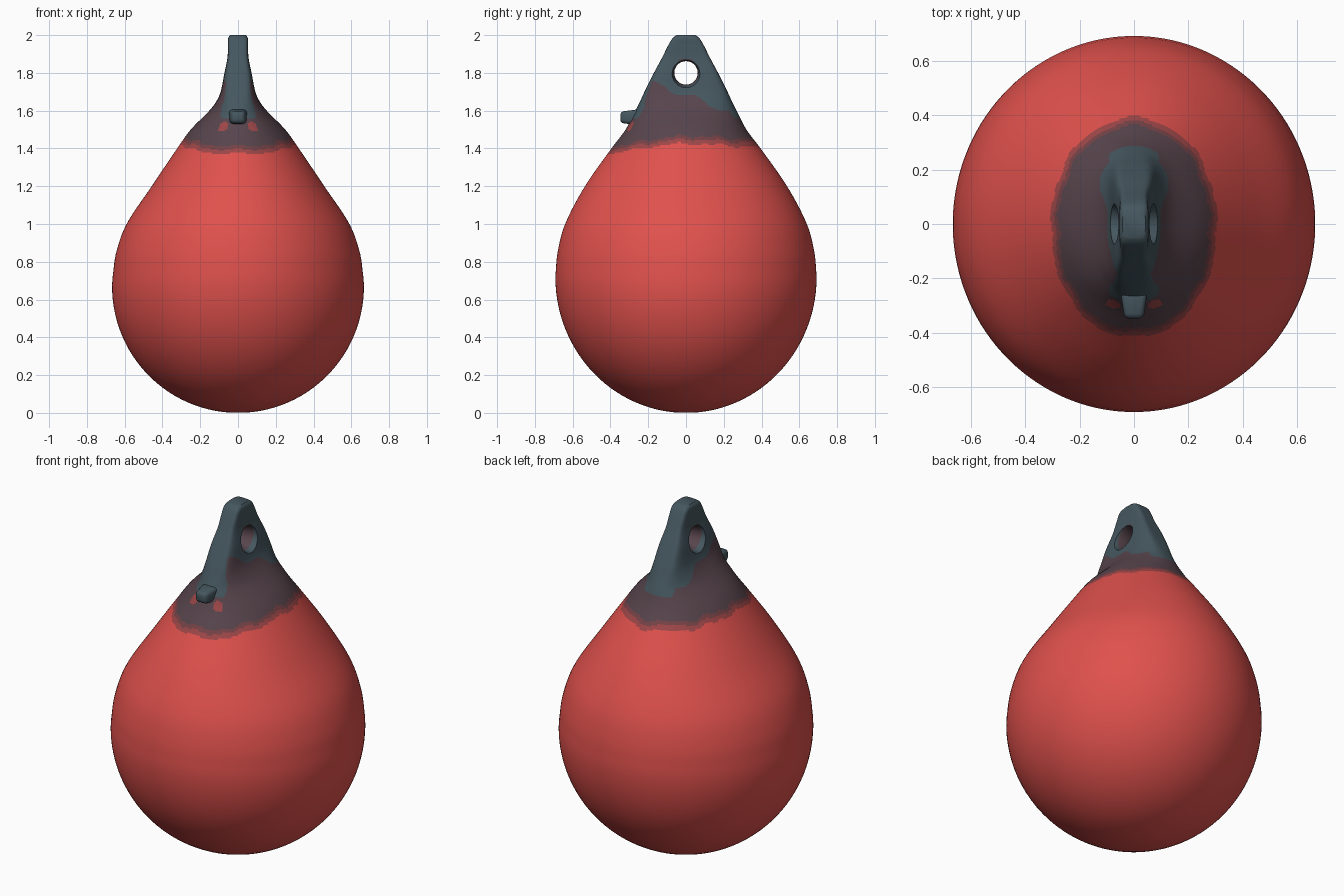
import bpy, bmesh, math
from mathutils import Vector

if "Cube" in bpy.data.objects:
    bpy.data.objects.remove(bpy.data.objects["Cube"])


def material(name, rgb):
    m = bpy.data.materials.new(name)
    m.diffuse_color = (*rgb, 1)
    m.use_nodes = True
    m.node_tree.nodes["Principled BSDF"].inputs["Base Color"].default_value = m.diffuse_color
    return m


MATS = [material("buoy red", (0.74, 0.082, 0.073)),
        material("faded red", (0.34, 0.062, 0.064)),
        material("dark maroon", (0.18, 0.055, 0.062)),
        material("plum grey", (0.095, 0.058, 0.072)),
        material("slate grey", (0.06, 0.095, 0.115))]

# Half widths (z, x, y, squareness) above the round bottom
PROFILE = [(0.72, 0.664, 0.692, 2), (0.85, 0.645, 0.68, 2), (1.0, 0.59, 0.64, 2),
           (1.2, 0.457, 0.535, 2), (1.4, 0.322, 0.395, 2), (1.5, 0.25, 0.32, 2.05),
           (1.6, 0.152, 0.268, 2.3), (1.65, 0.114, 0.243, 3), (1.7, 0.092, 0.22, 4),
           (1.8, 0.072, 0.17, 5.5), (1.88, 0.056, 0.127, 6), (1.95, 0.053, 0.092, 6),
           (1.985, 0.052, 0.07, 5), (2.0, 0.042, 0.05, 4)]


def sample(z, k):
    """Smooth curve through the profile column k at height z."""
    P = PROFILE
    i = max(j for j in range(len(P) - 1) if P[j][0] <= z + 1e-9)

    def slope(j):
        a, b = P[max(j - 1, 0)], P[min(j + 1, len(P) - 1)]
        return (b[k] - a[k]) / (b[0] - a[0])
    h = P[i + 1][0] - P[i][0]
    t = (z - P[i][0]) / h
    return ((2*t**3 - 3*t*t + 1) * P[i][k] + (t**3 - 2*t*t + t) * h * slope(i)
            + (3*t*t - 2*t**3) * P[i + 1][k] + (t**3 - t*t) * h * slope(i + 1))


def section(z):
    if z < 0.72:
        rx = 0.667 * math.sqrt(max(0, 1 - ((0.67 - z) / 0.67) ** 2))
        ry = 0.692 * math.sqrt(max(0, 1 - ((0.72 - z) / 0.72) ** 2))
        return rx, ry, 2
    return sample(z, 1), sample(z, 2), sample(z, 3)


def new_object(name, bm):
    bmesh.ops.recalc_face_normals(bm, faces=bm.faces)
    me = bpy.data.meshes.new(name)
    bm.to_mesh(me)
    bm.free()
    ob = bpy.data.objects.new(name, me)
    bpy.context.collection.objects.link(ob)
    return ob


def loft(name, rings):
    bm = bmesh.new()
    loops = [[bm.verts.new(p) for p in r] for r in rings]
    n = len(loops[0])
    for a, b in zip(loops, loops[1:]):
        for i in range(n):
            bm.faces.new((a[i], a[(i + 1) % n], b[(i + 1) % n], b[i]))
    bm.faces.new(loops[0])
    bm.faces.new(loops[-1])
    return new_object(name, bm)


def spow(v, e):
    return math.copysign(abs(v) ** e, v)


# Body and lifting eye as one lofted shape
N = 128
heights = [0.72 * (1 - math.cos(math.pi / 2 * i / 28)) for i in range(1, 28)]
heights += [0.72 + 0.6 * i / 20 for i in range(20)]
heights += [1.32 + 0.66 * i / 80 for i in range(81)] + [1.988, 1.995, 2.0]
rings = []
for z in heights:
    rx, ry, n = section(z)
    rings.append([(rx * spow(math.cos(a), 2 / n), ry * spow(math.sin(a), 2 / n), z)
                  for a in (2 * math.pi * (i + 0.5) / N for i in range(N))])
for i, p in enumerate(rings[0]):
    rings[0][i] = (p[0], p[1], 0.001)
body = loft("buoy_body", rings)

# Rope hole, flared towards both sides
hole_rings = []
for i in range(-8, 9):
    x = 0.14 * i / 8
    r = 0.062 + 2.2 * x * x
    hole_rings.append([(x, r * math.cos(a), 1.8 + r * math.sin(a))
                       for a in (2 * math.pi * j / 48 for j in range(48))])
cutter = loft("hole_cutter", hole_rings)
cutter.hide_render = True
mod = body.modifiers.new("hole", 'BOOLEAN')
mod.object = cutter
mod.operation = 'DIFFERENCE'
mod.solver = 'EXACT'
bpy.context.view_layer.objects.active = body
bpy.ops.object.modifier_apply(modifier=mod.name)
bpy.data.objects.remove(cutter)

# Air valve nub on the front of the neck
bm = bmesh.new()
bmesh.ops.create_cube(bm, size=1)
for v in bm.verts:
    taper = 0.7 if v.co.y < 0 else 1.0
    v.co = Vector((v.co.x * 0.1 * taper, v.co.y * 0.1 - 0.298, v.co.z * 0.085 * taper + 1.565))
bmesh.ops.bevel(bm, geom=bm.edges[:], offset=0.018, segments=3, profile=0.5, affect='EDGES')
nub = new_object("valve_nub", bm)
nub.data.materials.append(MATS[4])

# Colours: bands around the neck, slate on the eye and its edge strips
for m in MATS:
    body.data.materials.append(m)
spots = [Vector((s * 0.08, -0.3, 1.52)) for s in (-1, 1)]
for p in body.data.polygons:
    c, nrm = p.center, p.normal
    ang = math.atan2(c.y, c.x)
    edge = 1.425 - 0.055 * max(0, -math.sin(ang)) ** 2 - 0.02 * max(0, math.sin(ang)) ** 2
    h = c.z - edge + 0.006 * math.sin(9 * ang) + 0.004 * math.sin(17 * ang)
    idx = 0 if h < 0 else 1 if h < 0.022 else 2 if h < 0.04 else 3
    strip = abs(c.x) < 0.09 and abs(nrm.y) > 0.6 and c.z > 1.56
    if strip or c.z > 1.68 - 0.37 * c.y + 0.015 * math.sin(30 * c.y):
        idx = 4
    if c.y * c.y + (c.z - 1.8) ** 2 < 0.068 ** 2:
        idx = 3
    if any((c - s).length < 0.03 for s in spots):
        idx = 1
    p.material_index = idx

for ob in (body, nub):
    bpy.ops.object.select_all(action='DESELECT')
    ob.select_set(True)
    bpy.context.view_layer.objects.active = ob
    bpy.ops.object.shade_smooth_by_angle(angle=math.radians(45))
